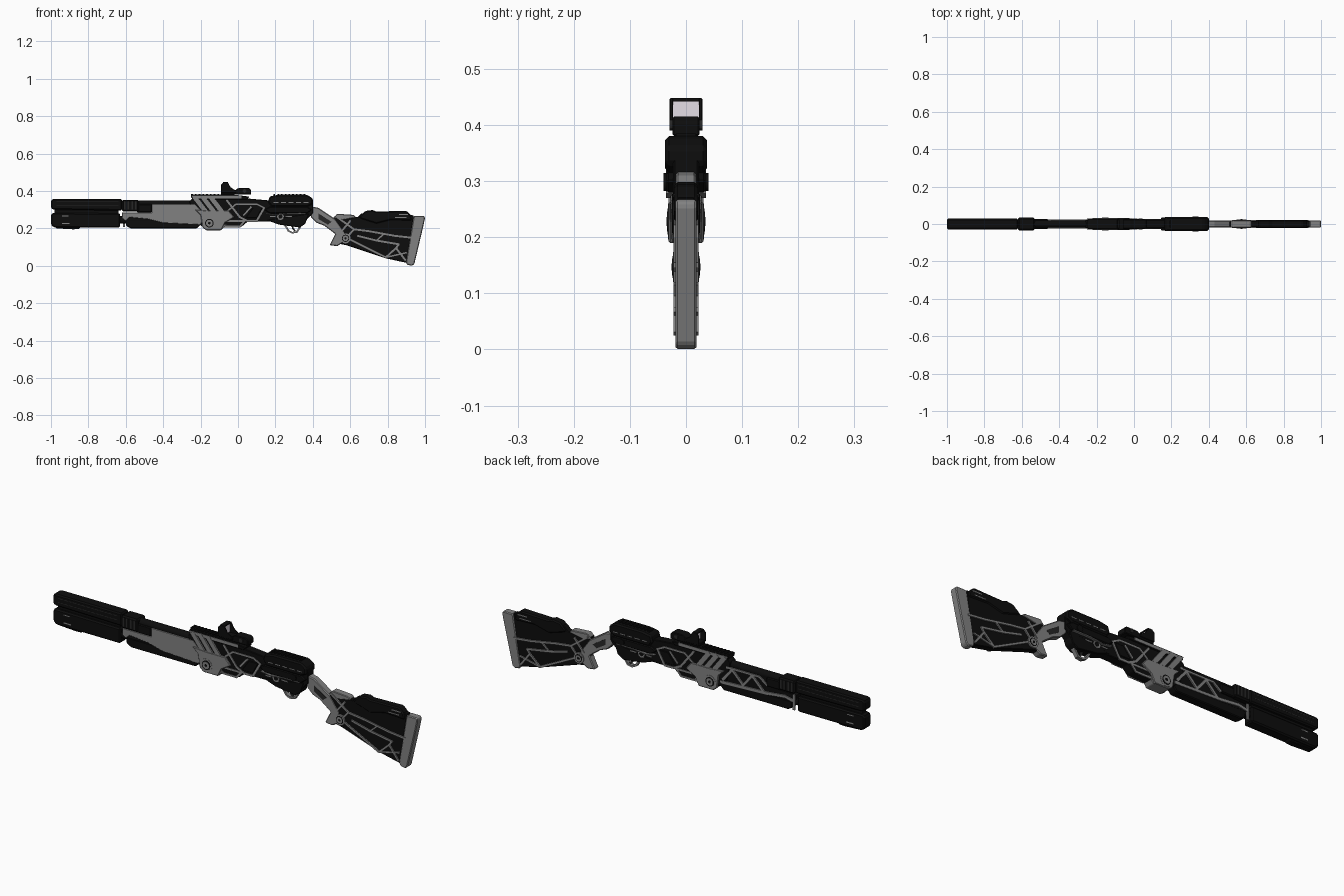
import bpy, bmesh, math
from mathutils import Vector

cube = bpy.data.objects.get("Cube")
if cube:
    bpy.data.objects.remove(cube, do_unlink=True)

UNIT = 0.01  # all part coordinates below are in hundredths


def material(name, red, green, blue):
    mat = bpy.data.materials.new(name)
    mat.use_nodes = True
    colour = (red, green, blue, 1)
    mat.diffuse_color = colour
    for node in mat.node_tree.nodes:
        if node.type == 'BSDF_PRINCIPLED':
            node.inputs["Base Color"].default_value = colour
    return mat


black = material("matt black", .004, .004, .004)
charcoal = material("charcoal", .02, .02, .02)
grey = material("metal grey", .22, .22, .22)
pale = material("pale glass", .8, .75, .82)


def build(name, polygons, spans, mat, bevel=0.0):
    """Extrude side-view (x, z) outlines across each y span."""
    bm = bmesh.new()
    for near, far in spans:
        for outline in polygons:
            face = bm.faces.new([bm.verts.new((x * UNIT, near * UNIT, z * UNIT)) for x, z in outline])
            moved = bmesh.ops.extrude_face_region(bm, geom=[face])["geom"]
            verts = [item for item in moved if isinstance(item, bmesh.types.BMVert)]
            bmesh.ops.translate(bm, verts=verts, vec=(0, (far - near) * UNIT, 0))
    # keep the starting cap closed
    bmesh.ops.holes_fill(bm, edges=[edge for edge in bm.edges if edge.is_boundary])
    bmesh.ops.recalc_face_normals(bm, faces=bm.faces)
    mesh = bpy.data.meshes.new(name)
    bm.to_mesh(mesh)
    bm.free()
    mesh.materials.append(mat)
    obj = bpy.data.objects.new(name, mesh)
    bpy.context.collection.objects.link(obj)
    if bevel:
        mod = obj.modifiers.new("chamfer", 'BEVEL')
        mod.width = bevel * UNIT
        mod.segments = 1
        mod.limit_method = 'ANGLE'
    return obj


def solid(name, outline, half, mat, bevel=0.0):
    return build(name, [outline], [(-half, half)], mat, bevel)


def both_sides(inner, outer):
    return [(-outer, -inner), (inner, outer)]


def box(left, right, low, high):
    return [(left, low), (right, low), (right, high), (left, high)]


def strips(path, width):
    """Turn a side-view path into one quad per segment."""
    quads = []
    for start, end in zip(path, path[1:]):
        a, b = Vector(start), Vector(end)
        along = (b - a).normalized() * width / 2
        across = Vector((-along.y, along.x))
        a, b = a - along * .6, b + along * .6
        quads.append([tuple(p) for p in (a - across, b - across, b + across, a + across)])
    return quads


def cylinder(name, x, y, z, radius, length, mat, axis='Y', sides=24):
    turn = (math.pi / 2, 0, 0) if axis == 'Y' else (0, math.pi / 2, 0)
    bpy.ops.mesh.primitive_cylinder_add(vertices=sides, radius=radius * UNIT, depth=length * UNIT,
                                        location=(x * UNIT, y * UNIT, z * UNIT), rotation=turn)
    obj = bpy.context.object
    obj.name = name
    obj.data.materials.append(mat)
    bpy.ops.object.shade_smooth_by_angle()


def pivot(name, x, z, radius, half):
    """Bullseye hinge: three stepped discs right through the body."""
    cylinder(name + "_plate", x, 0, z, radius, half * 2, grey)
    cylinder(name + "_groove", x, 0, z, radius * .72, half * 2 + .2, black)
    cylinder(name + "_ring", x, 0, z, radius * .56, half * 2 + .4, grey)
    cylinder(name + "_socket", x, 0, z, radius * .24, half * 2 + .6, black, sides=6)


# Barrel and magazine tube with their front shrouds
cylinder("barrel", -60, 0, 33, 2, 79, black, 'X')
cylinder("magazine_tube", -60, 0, 24.5, 2, 79, black, 'X')
solid("upper_shroud", [(-100, 31), (-99, 30), (-62, 29.5), (-62, 35.8), (-99, 35.8), (-100, 35)], 2.9, black, .8)
solid("lower_shroud", [(-100, 22), (-98.5, 20.5), (-63, 20.5), (-63, 28), (-99, 28.3), (-100, 27.5)], 2.7, black, .8)
solid("shroud_foot", [(-98, 21), (-97, 20), (-88, 19.5), (-85, 19.7), (-84, 21)], 1.6, black, .3)
solid("shroud_bridge", box(-98, -64, 27, 31), 1.3, black)
build("shroud_grooves", [box(-97, -64, z, z + .3) for z in (32, 34)], both_sides(2.8, 2.95), charcoal)
build("shroud_marks", [box(-94, -90.5, 26.4, 26.8), box(-94, -90, 22.4, 23)], both_sides(2.6, 2.75), grey)

# Barrel clamp
solid("barrel_clamp", box(-62, -53, 29, 35.3), 3.4, black, .7)
solid("clamp_tail", box(-54, -46, 28.6, 33), 2.7, black, .4)
build("clamp_ribs", [box(x, x + .8, 30, 34.6) for x in (-61, -59, -57, -55)], both_sides(3.3, 3.55), charcoal)

# Fore-end
solid("fore_end_core", [(-62, 28), (-62, 24), (-20, 22), (-20, 33), (-46, 33), (-46, 28.5)], 1.9, black)
solid("pump_grip", [(-60, 24.5), (-60, 21.5), (-57.5, 20), (-22, 20), (-18, 24), (-44, 24.5)], 2.2, black, .4)
build("fore_end_plate",
      [[(-62, 28.5), (-62, 25.5), (-60, 24), (-58, 26), (-48, 25), (-40, 23), (-20, 22), (-18, 28),
        (-23, 32.8), (-46, 32.8), (-46, 28.5)]], [(-2.4, -1.8)], grey, .15)
truss = strips([(-61, 25), (-56, 26), (-46, 25), (-21, 24)], 1.4)
truss += strips([(-44, 25.5), (-38, 31.5), (-33, 25.5), (-27, 31.5), (-22, 25.5)], 1.3)
truss += strips([(-46, 29), (-42, 32), (-24, 32)], 1)
truss += strips([(-61, 21), (-61, 28)], 1.2)
build("fore_end_truss", truss, [(1.8, 2.5)], grey)

# Receiver core
solid("receiver", [(-26, 34.5), (-24, 36.5), (5, 36), (16, 35), (40, 34), (40, 28), (36, 24),
                   (5, 23.5), (2, 21), (-18, 20), (-24, 25)], 2.3, black, .3)

# Central grey housing: rail strip, slanted struts, hinge plate
solid("rail_strip", [(-25, 38), (-25, 36.3), (-23, 35.5), (5, 35.5), (6, 37), (-2, 38)], 2.7, black, .3)
build("rail_edge", [[(-25, 37.5), (-24, 36), (2, 36), (2, 37.5)]], both_sides(2.6, 2.9), grey)
struts = []
for shift in (0, 4.3, 8.6):
    struts += strips([(-23 + shift, 36.5), (-16.5 + shift, 28)], 2.4)
build("slanted_struts", struts, both_sides(2.2, 3), grey)
build("hinge_plate", [[(-23, 30), (-20, 27), (-19, 20.5), (-17, 19), (-9, 19), (-7, 23), (-2, 26),
                       (-5, 29.5), (-15, 29.5)]], both_sides(1.5, 3.1), grey, .3)
solid("hinge_keel", [(-19, 22), (-17, 19), (-9, 19), (-6, 22)], 2.6, grey, .3)
pivot("main_pivot", -15.3, 22.8, 3.2, 3.2)

# Receiver side tracery
tracery = strips([(-6, 35), (1, 26), (5, 24), (10, 24), (14, 31)], 1)
tracery += strips([(-7, 24), (3.5, 24), (1, 21), (-7, 21)], .9)
tracery += strips([(-6, 29), (-1, 33), (10, 33), (14, 31)], .8)
tracery += strips([(3, 27), (7, 31.5)], .8)
build("receiver_tracery", tracery, both_sides(2.2, 2.6), grey)
build("receiver_panel", [[(4, 25.5), (10, 25.5), (13, 31), (8, 31)]], both_sides(2.2, 2.8), black, .2)

# Rear cover with side ridges
solid("rear_cover", [(16, 34), (17, 37.2), (22, 38), (37, 38), (40, 36), (40, 33), (37, 31.5), (18, 31.5)],
      3.7, black, .7)
solid("side_ridge", [(14, 30), (17, 31.6), (37, 31.6), (39.5, 30), (37, 28), (17, 28)], 3.5, black, .4)
cylinder("cross_bolt", 33, 0, 29.8, 1.6, 8, black)
build("cover_slots", [box(x, x + 2.6, 33.6, 34) for x in (19, 23, 27, 31, 35)], both_sides(3.6, 3.75), grey)
build("ridge_line", strips([(15, 28), (20, 27.2), (27, 28), (36, 28)], .4), both_sides(2.3, 3.55), grey)
for name, start, stop, top in (("front", -25, -9, 38), ("rear", 19, 37, 38)):
    teeth = [box(x, x + .9, top - .5, top + .5) for x in range(start, stop, 2)]
    build(name + "_rail_teeth", teeth, [(-1.8, 1.8)], black)

# Selector, lower lug, trigger and guard
solid("trigger_lug", [(15, 24.5), (38, 28), (36, 22.5), (33, 20.5), (22, 22)], 2.5, black, .3)
cylinder("selector_disc", 22.7, 0, 26.3, 1.9, 5.4, grey, sides=8)
cylinder("selector_centre", 22.7, 0, 26.3, 1.1, 5.6, black)
build("selector_lines", [box(17, 20, 26, 26.5), box(25.5, 29, 26, 26.5)], both_sides(2.4, 2.65), grey)
build("trigger_guard", strips([(25, 22), (27, 18.7), (29, 17.7), (31.5, 18.1), (34, 22)], .9), [(-1, 1)], grey)
build("trigger", strips([(29, 22), (29.3, 20), (30.4, 18.8)], .9), [(-.5, .5)], charcoal)

# Reflex sight
solid("sight_base", [(-9, 38), (-9, 39.5), (-2, 40), (0, 41.5), (6, 41.5), (7, 40.5), (7, 38)], 2.4, black, .3)
build("sight_hood", [[(-9, 39), (-9, 43.5), (-7.7, 44.8), (-5.5, 44.8), (-4, 42), (-1, 40), (-1, 39)]],
      both_sides(2.3, 2.9), black, .15)
solid("sight_roof", box(-8, -5.5, 44.2, 44.8), 2.5, black)
solid("sight_lens", box(-6.4, -6, 40, 44.3), 2.4, pale)
cylinder("sight_knob", 3.5, 0, 40, 1, 5.8, charcoal, sides=12)

# Grey wrist and grip
solid("wrist", [(38, 32), (43, 31), (52, 25), (57, 18), (57, 13), (53, 10.5), (49, 11), (52, 17),
                (46, 21.5), (42, 23), (39, 26)], 1.8, grey, .4)
build("wrist_inlay", [[(43, 28), (50, 23.5), (48, 22), (43, 25)]], both_sides(1.7, 1.9), charcoal)

# Stock
solid("stock_body", [(51, 26), (54, 27.5), (64, 26), (66, 28), (94, 27), (90.5, 1.5), (79, 4),
                     (58, 11), (53, 12), (55, 18)], 1.6, black, .3)
solid("stock_bridge", [(51, 25.5), (53, 27.8), (62, 27.2), (63, 25.8), (56, 24.5)], 1.8, grey, .3)
solid("cheek_rest", [(64.5, 26), (68, 29.3), (72, 29.8), (74, 29), (90, 29.4), (92.5, 27), (93, 24),
                     (82, 24.5), (74, 22.5), (66, 25)], 2.1, black, .6)
build("cheek_marks", [box(84, 90, 25.6, 26), box(86, 91, 27.2, 27.7)], both_sides(2, 2.2), grey)
solid("butt_pad", [(94, 26.7), (99.5, 26.7), (100, 25.5), (98.8, 20), (94.3, 1), (93, 0), (90.3, .6), (89.8, 2)],
      1.9, grey, .4)
lattice = strips([(53, 26), (62, 19.5), (70, 18.5), (84, 16), (93, 15)], 1)
lattice += strips([(62, 19.5), (58, 15), (79, 4.5), (84.5, 9.5), (89.5, 3)], 1)
lattice += strips([(64, 16), (74, 13.5), (86, 11.5), (84.5, 9.5)], 1)
lattice += strips([(74, 13.5), (78, 17)], .8) + strips([(79, 4.5), (90, 7)], .8)
lattice += strips([(55, 18), (60, 24)], 1)
build("stock_lattice", lattice, both_sides(1.5, 2.2), grey)
pivot("stock_pivot", 57.5, 14.7, 2.7, 2.3)
